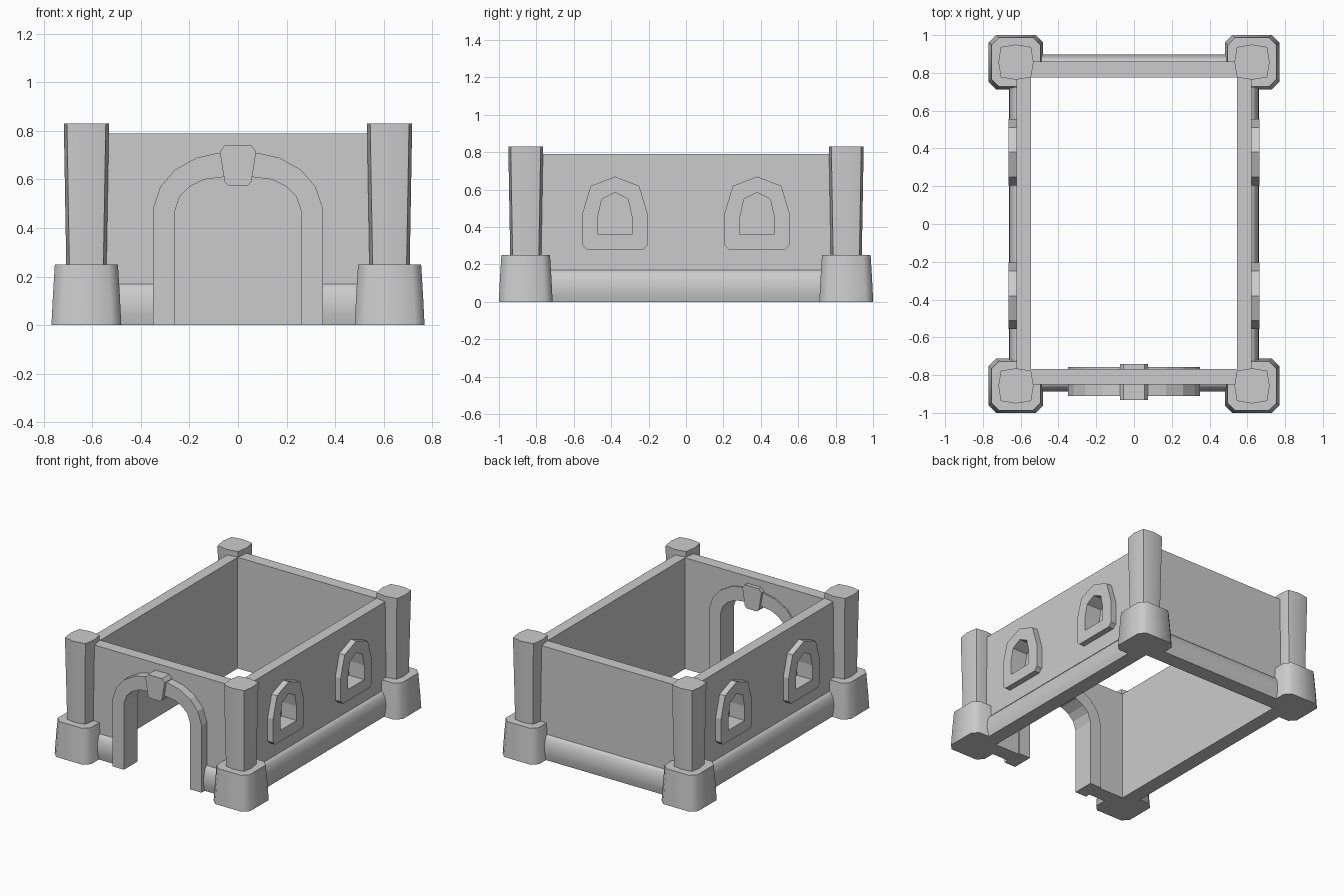
import bpy, bmesh, math

if "Cube" in bpy.data.objects:
    bpy.data.objects.remove(bpy.data.objects["Cube"])


def finish(name, verts, faces, smooth=0, mirror=None):
    me = bpy.data.meshes.new(name)
    me.from_pydata(verts, [], faces)
    bm = bmesh.new()
    bm.from_mesh(me)
    if len(faces) > 1:
        bmesh.ops.recalc_face_normals(bm, faces=bm.faces)
    bm.to_mesh(me)
    bm.free()
    if smooth:
        me.shade_smooth()
        me.set_sharp_from_angle(angle=math.radians(smooth))
    ob = bpy.data.objects.new(name, me)
    bpy.context.collection.objects.link(ob)
    if mirror:
        mod = ob.modifiers.new("mirror", 'MIRROR')
        mod.use_axis = mirror
        mod.use_mirror_merge = False
    return ob


def slab(name, loops, axis, d0, d1, smooth=0, mirror=None):
    """Flat outline (first loop) with holes (other loops), given thickness along axis."""
    bm = bmesh.new()
    edges, sides = [], []
    n = sum(len(l) for l in loops)
    start = 0
    for loop in loops:
        vs = [bm.verts.new((u, v, 0)) for u, v in loop]
        k = len(vs)
        for i in range(k):
            j = (i + 1) % k
            edges.append(bm.edges.new((vs[i], vs[j])))
            sides.append((start + i, start + j, start + j + n, start + i + n))
        start += k
    bm.verts.index_update()
    bmesh.ops.triangle_fill(bm, use_beauty=True, edges=edges)
    bm.verts.index_update()
    caps = [[v.index for v in f.verts] for f in bm.faces]
    bm.free()
    pts = [p for l in loops for p in l]
    place = (lambda u, v, d: (d, u, v)) if axis == 'x' else (lambda u, v, d: (u, d, v))
    verts = [place(u, v, d) for d in (d0, d1) for u, v in pts]
    faces = caps + [[i + n for i in reversed(f)] for f in caps] + sides
    return finish(name, verts, faces, smooth, mirror)


def loft(name, rings, smooth, mirror):
    """Stack of (z, outline) rings, capped at both ends."""
    n = len(rings[0][1])
    verts = [(x, y, z) for z, ring in rings for x, y in ring]
    faces = [list(range(n)), list(range(len(verts) - n, len(verts)))]
    for r in range(len(rings) - 1):
        for i in range(n):
            j = (i + 1) % n
            faces.append((r*n + i, r*n + j, r*n + n + j, r*n + n + i))
    return finish(name, verts, faces, smooth, mirror)


def sym(half):
    """Complete a right-hand half outline with its reflection."""
    return half + [(-u, v) for u, v in reversed(half) if abs(u) > 1e-6]


def shift(loop, du):
    return [(u + du, v) for u, v in loop]


X, XY = (True, False, False), (True, True, False)
CX, CY = 0.625, 0.857
TOP = 0.79

# corner pillar feet, notched so they stay out of the room
def foot(h, c=0.04, n=0.078):
    p = [(-n, -n), (-n, -h), (h-c, -h), (h, c-h), (h, h-c), (h-c, h),
         (c-h, h), (-h, h-c), (-h, -n)]
    return [(CX + x, CY + y) for x, y in p]

loft("pillar_foot", [(0, foot(0.144)), (0.12, foot(0.138)), (0.25, foot(0.13))], 50, XY)

# corner pillar shafts, slightly bowed sides and wider at the top
def shaft(c, m):
    p = [(c, c), (0, m), (-c, c), (-m, 0), (-c, -c), (0, -m), (c, -c), (m, 0)]
    return [(CX + x, CY + y) for x, y in p]

loft("pillar_shaft", [(0.25, shaft(0.07, 0.083)), (0.83, shaft(0.08, 0.093))], 30, XY)

# doorway outlines
arch_out = [(0.35, 0), (0.35, 0.48), (0.32, 0.57), (0.26, 0.64), (0.17, 0.69), (0.08, 0.71)]
arch_in = [(0.26, 0), (0.26, 0.47), (0.24, 0.53), (0.20, 0.57), (0.14, 0.60), (0.06, 0.61)]

# front wall with doorway, and plain back wall
slab("front_wall", [sym([(0.622, TOP), (0.622, 0)] + arch_out)], 'y', -0.85, -0.767)
slab("back_wall", [[(-0.622, 0), (0.622, 0), (0.622, TOP), (-0.622, TOP)]], 'y', 0.775, 0.86)

# door surround and keystone
surround = sym(arch_out) + list(reversed(sym(arch_in)))
slab("door_surround", [surround], 'y', -0.91, -0.757)
key = sym([(0.04, 0.575), (0.055, 0.59), (0.075, 0.715), (0.055, 0.74)])
slab("keystone", [key], 'y', -0.933, -0.74)

# side walls with two window recesses each
win_out = sym([(0, 0.67), (0.13, 0.62), (0.175, 0.47), (0.175, 0.305), (0.15, 0.28)])
win_in = sym([(0, 0.585), (0.07, 0.55), (0.09, 0.46), (0.09, 0.36)])
holes = [shift(win_in, s * 0.38) for s in (-1, 1)]
slab("side_wall", [[(-0.767, 0), (0.775, 0), (0.775, TOP), (-0.767, TOP)]] + holes,
     'x', 0.545, 0.622, mirror=X)

# window frames, and the room-side panel closing each recess
for s, hole in zip((-1, 1), holes):
    slab("window_frame", [shift(win_out, s * 0.38), hole], 'x', 0.622, 0.664, mirror=X)
    panel = finish("window_panel", [(0.545, u, v) for u, v in hole],
                   [list(range(len(hole)))], mirror=X)
    if panel.data.polygons[0].normal.x > 0:
        panel.data.flip_normals()

# rounded skirting along the outside of every wall
bulge = [(0, 0), (0.028, 0), (0.038, 0.04), (0.041, 0.075), (0.036, 0.115),
         (0.023, 0.15), (0.008, 0.168), (0, 0.17)]
slab("side_skirting", [shift(bulge, 0.622)], 'y', -0.76, 0.76, 50, X)
slab("back_skirting", [[(0.86 + u*0.9, v) for u, v in bulge]], 'x', -0.55, 0.55, 50)
slab("front_skirting", [[(-0.85 - u*0.9, v) for u, v in bulge]], 'x', 0.35, 0.55, 50, X)
